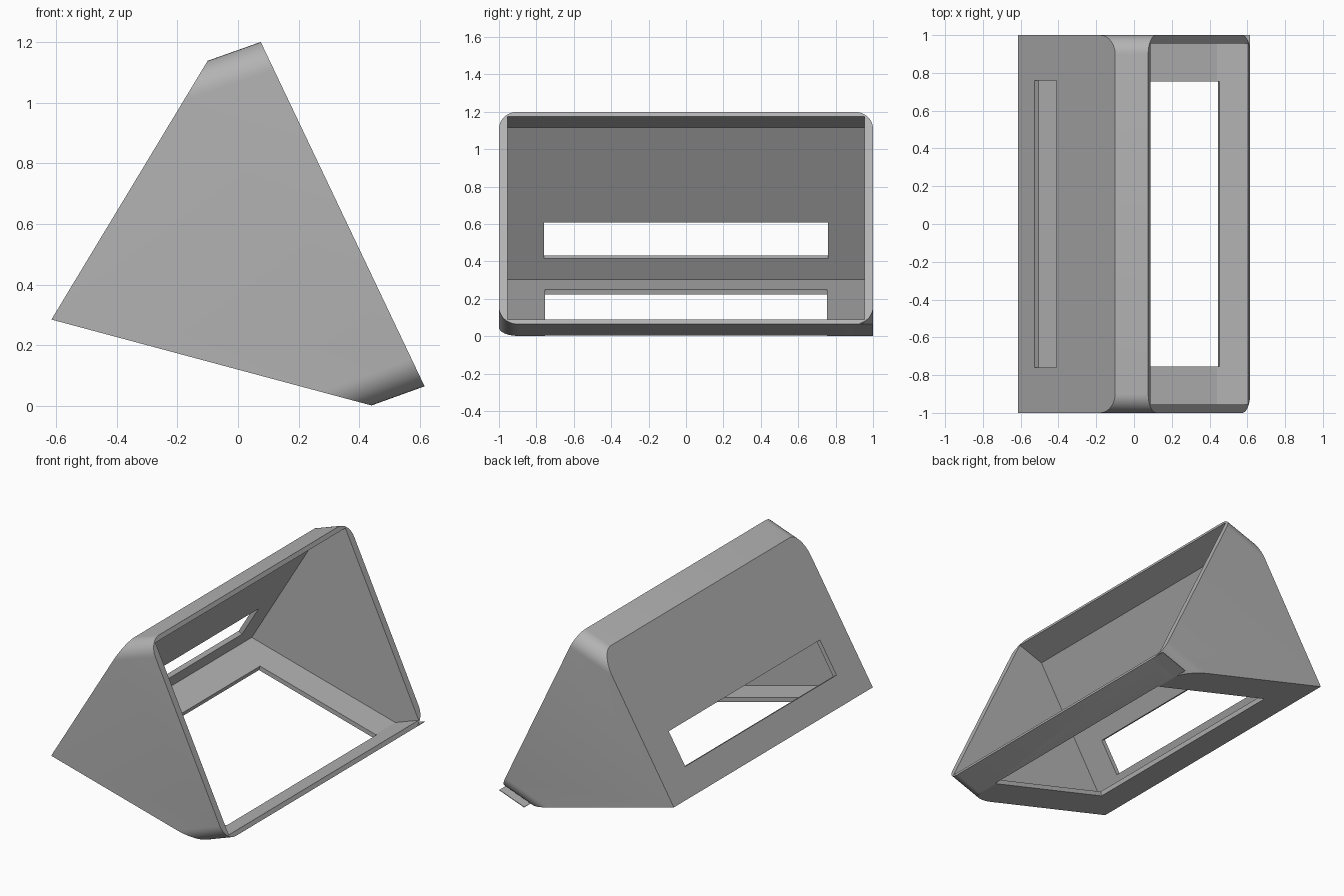
import bpy
import bmesh
import math
from mathutils import Vector

if "Cube" in bpy.data.objects:
    bpy.data.objects.remove(bpy.data.objects["Cube"], do_unlink=True)

# Single grey finish
grey = bpy.data.materials.new("plain_grey")
grey.use_nodes = True
colour = (0.45, 0.45, 0.45, 1)
grey.diffuse_color = colour
grey.node_tree.nodes["Principled BSDF"].inputs["Base Color"].default_value = colour

# Side profile corners (x, z)
heel = Vector((-0.615, 0.285))
crown = Vector((-0.10, 1.138))
brow = Vector((0.075, 1.20))
lip = Vector((0.615, 0.065))
keel = Vector((0.44, 0.002))
WALL, END_WALL, ROUND = 0.028, 0.045, 0.1


def prism(name, profile, y0, y1, round_edges=()):
    """Extrude an x-z profile along y, rounding the end edges of chosen sides."""
    bm = bmesh.new()
    rings = [[bm.verts.new((p.x, y, p.y)) for p in profile] for y in (y0, y1)]
    n = len(profile)
    for ring in rings:
        bm.faces.new(ring)
    for i in range(n):
        j = (i + 1) % n
        bm.faces.new((rings[0][i], rings[0][j], rings[1][j], rings[1][i]))
    bmesh.ops.recalc_face_normals(bm, faces=bm.faces)
    edges = [bm.edges.get((r[i], r[(i + 1) % n])) for r in rings for i in round_edges]
    if edges:
        bmesh.ops.bevel(bm, geom=edges, offset=ROUND, segments=10,
                        profile=0.5, affect='EDGES')
    mesh = bpy.data.meshes.new(name)
    bm.to_mesh(mesh)
    bm.free()
    mesh.materials.append(grey)
    obj = bpy.data.objects.new(name, mesh)
    bpy.context.collection.objects.link(obj)
    return obj


def inner_corner(p, before, after):
    """Corner moved inward by the wall thickness on both neighbouring sides."""
    def inward(a, b):
        d = (b - a).normalized()
        return Vector((d.y, -d.x))
    m, n = inward(before, p), inward(p, after)
    return p + (m + n) * WALL / (1 + m.dot(n))


def slot_profile(a, b, start, end):
    """Rectangle straddling the wall a-b between two distances from a."""
    d = (b - a).normalized()
    n = Vector((-d.y, d.x)) * 0.08
    p, q = a + d * start, a + d * end
    return [p - n, q - n, q + n, p + n]


def cut(body, cutter):
    cutter.hide_render = True
    mod = body.modifiers.new(cutter.name, 'BOOLEAN')
    mod.operation = 'DIFFERENCE'
    mod.solver = 'EXACT'
    mod.object = cutter
    bpy.context.view_layer.objects.active = body
    bpy.ops.object.modifier_apply(modifier=mod.name)
    bpy.data.objects.remove(cutter, do_unlink=True)


# Housing with rounded top and bottom front corners
housing = prism("housing", [heel, crown, brow, lip, keel], -1, 1, round_edges=(1, 3))

# Hollow interior, open along the sloping face
depth = (brow - crown).normalized() * 0.4
top_in = inner_corner(crown, heel, brow)
low_in = inner_corner(keel, lip, heel)
heel_in = inner_corner(heel, keel, crown)
cut(housing, prism("cavity_cutter", [heel_in, top_in, top_in + depth, low_in + depth, low_in],
                   END_WALL - 1, 1 - END_WALL))

# Slot in the sloping rear wall and large window in the floor
cut(housing, prism("rear_slot_cutter", slot_profile(heel, crown, 0.17, 0.395), -0.76, 0.76))
cut(housing, prism("floor_window_cutter", slot_profile(keel, heel, -0.004, 0.85), -0.755, 0.755))

# Thin square tab beside one rounded lower corner
up = (brow - lip).normalized() * 0.004
prism("corner_tab", [keel, lip, lip + up, keel + up], 0.9, 1)

# Smooth rounded corners, crisp edges elsewhere
bpy.ops.object.select_all(action='DESELECT')
housing.select_set(True)
bpy.context.view_layer.objects.active = housing
bpy.ops.object.shade_smooth_by_angle(angle=math.radians(25))
